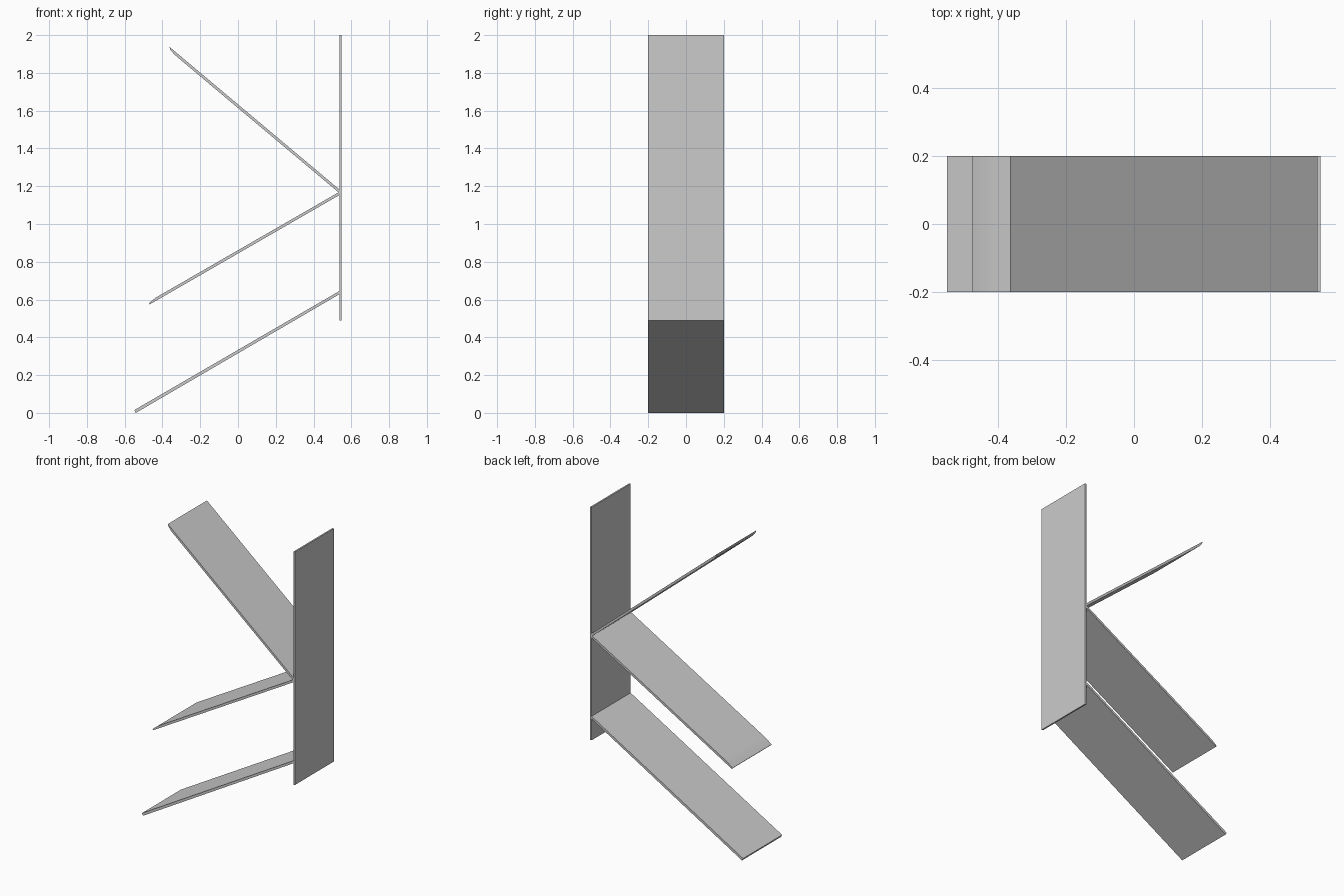
import bpy, bmesh, math

default = bpy.data.objects.get("Cube")
if default:
    bpy.data.objects.remove(default, do_unlink=True)

HALF_DEPTH = 0.2

grey = bpy.data.materials.new("plain_grey")
grey.use_nodes = True
colour = (0.6, 0.6, 0.6, 1)
grey.diffuse_color = colour
grey.node_tree.nodes["Principled BSDF"].inputs["Base Color"].default_value = colour


def plank(name, profile):
    """Extrude an x-z outline through the full depth."""
    bm = bmesh.new()
    face = bm.faces.new([bm.verts.new((x, -HALF_DEPTH, z)) for x, z in profile])
    moved = bmesh.ops.extrude_face_region(bm, geom=[face])["geom"]
    verts = [v for v in moved if isinstance(v, bmesh.types.BMVert)]
    bmesh.ops.translate(bm, verts=verts, vec=(0, 2 * HALF_DEPTH, 0))
    bmesh.ops.recalc_face_normals(bm, faces=bm.faces)
    mesh = bpy.data.meshes.new(name)
    bm.to_mesh(mesh)
    bm.free()
    mesh.materials.append(grey)
    obj = bpy.data.objects.new(name, mesh)
    bpy.context.collection.objects.link(obj)
    bpy.ops.object.select_all(action='DESELECT')
    obj.select_set(True)
    bpy.context.view_layer.objects.active = obj
    bpy.ops.object.shade_smooth_by_angle(angle=math.radians(25))
    return obj


# Upright board
plank("upright_board", [(0.537, 0.49), (0.547, 0.49), (0.547, 2), (0.537, 2)])

# Lower sloping board, cut square at its tip
plank("lower_board", [(-0.541, 0), (0.54, 0.63), (0.54, 0.647), (-0.549, 0.015)])

# Middle sloping board, its upper side rounded down to the tip
plank("middle_board", [(-0.468, 0.574), (0.54, 1.155), (0.54, 1.172),
                       (-0.41, 0.625), (-0.44, 0.607), (-0.473, 0.58)])

# Upper sloping board, its underside rounded up to the tip
plank("upper_board", [(-0.363, 1.938), (-0.358, 1.922), (-0.338, 1.898),
                      (-0.31, 1.874), (0.54, 1.161), (0.54, 1.18)])
